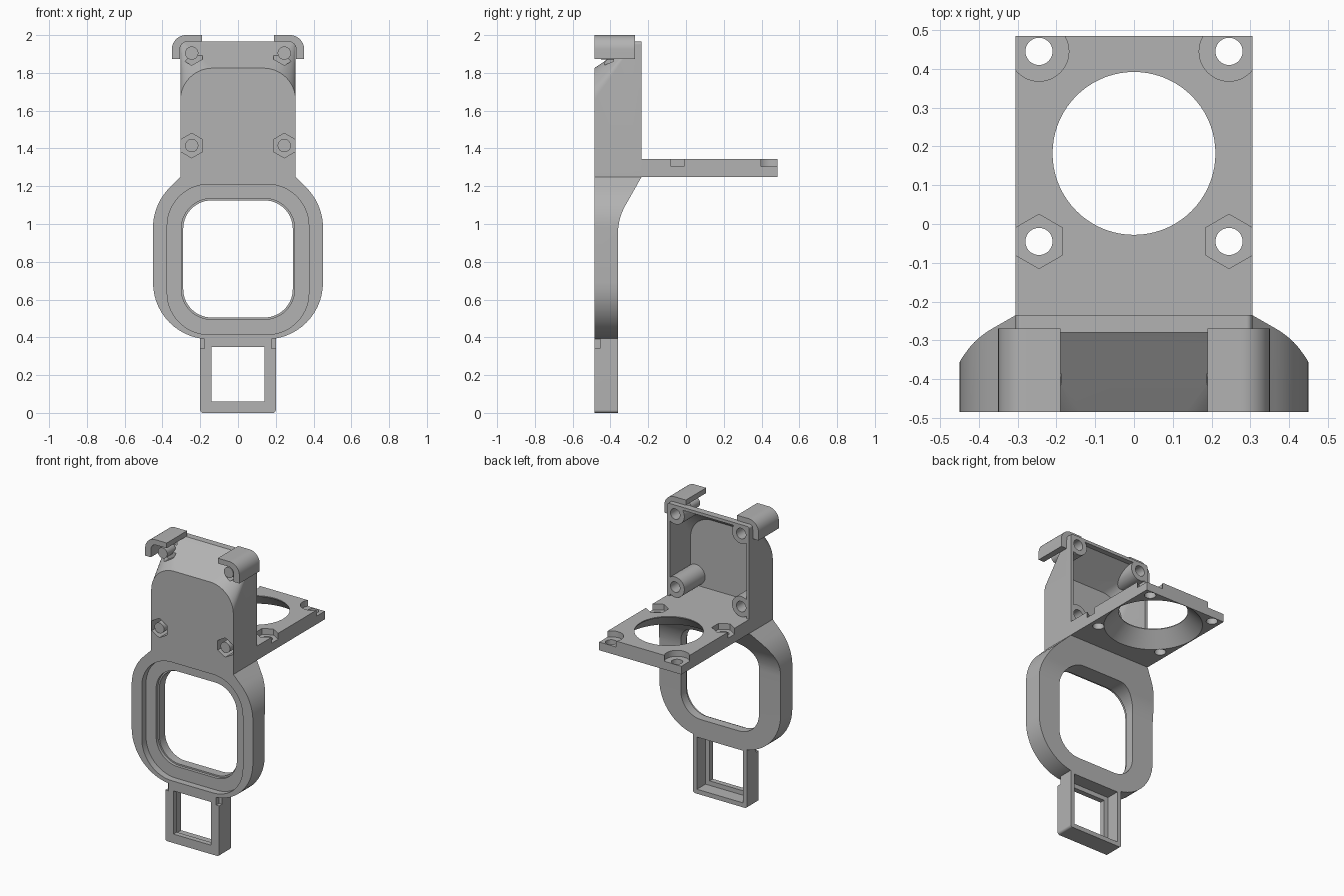
import bpy, bmesh, math

if "Cube" in bpy.data.objects:
    bpy.data.objects.remove(bpy.data.objects["Cube"], do_unlink=True)

grey = bpy.data.materials.new("plain grey")
grey.use_nodes = True
grey.diffuse_color = (0.45, 0.45, 0.45, 1)
grey.node_tree.nodes["Principled BSDF"].inputs["Base Color"].default_value = grey.diffuse_color


def loft(name, sections):
    """Closed solid through matching loops of 3D points."""
    bm = bmesh.new()
    rings = [[bm.verts.new(p) for p in s] for s in sections]
    bm.faces.new(rings[0])
    bm.faces.new(rings[-1])
    n = len(rings[0])
    for a, b in zip(rings, rings[1:]):
        for i in range(n):
            j = (i + 1) % n
            bm.faces.new((a[i], a[j], b[j], b[i]))
    bmesh.ops.recalc_face_normals(bm, faces=bm.faces)
    me = bpy.data.meshes.new(name)
    bm.to_mesh(me)
    bm.free()
    me.materials.append(grey)
    ob = bpy.data.objects.new(name, me)
    bpy.context.collection.objects.link(ob)
    return ob


def place(pts, axis, d):
    k = "xyz".index(axis)
    return [(*p[:k], d, *p[k:]) for p in pts]


def prism(name, pts, axis, a, b):
    return loft(name, [place(pts, axis, a), place(pts, axis, b)])


def arc(cx, cy, r, start, end, n=14):
    angles = [math.radians(start + (end - start) * i / n) for i in range(n + 1)]
    return [(cx + r * math.cos(t), cy + r * math.sin(t)) for t in angles]


def disc(cx, cy, r, n=48, turn=0):
    return arc(cx, cy, r, turn, turn + 360, n)[:-1]


def hexagon(cx, cy, r):
    return disc(cx, cy, r, 6, 30)


def rounded(hw, z0, z1, r):
    x = hw - r
    return (arc(-x, z0 + r, r, 180, 270) + arc(x, z0 + r, r, 270, 360)
            + arc(x, z1 - r, r, 0, 90) + arc(-x, z1 - r, r, 90, 180))


def box(x0, x1, y0, y1):
    return [(x0, y0), (x1, y0), (x1, y1), (x0, y1)]


def arched(hw, z0, z1, r):
    """Square at the bottom, rounded at the top."""
    x = hw - r
    return [(-hw, z0), (hw, z0)] + arc(x, z1 - r, r, 0, 90) + arc(-x, z1 - r, r, 90, 180)


def carve(ob, cutters, op="DIFFERENCE"):
    """Apply each boolean and discard its cutter."""
    for c in cutters:
        m = ob.modifiers.new("cut", "BOOLEAN")
        m.operation, m.solver, m.object = op, "EXACT", c
        dg = bpy.context.evaluated_depsgraph_get()
        me = bpy.data.meshes.new_from_object(ob.evaluated_get(dg))
        ob.modifiers.clear()
        ob.data = me
        bpy.data.objects.remove(c, do_unlink=True)


FRONT, RING_BACK, BACK = -0.485, -0.36, -0.235
SCREW_X = 0.245
parts = []

# Ring: rounded outline whose back swells out to meet the shelf
outline = (arc(-0.15, 0.69, 0.3, 180, 270) + arc(0.15, 0.69, 0.3, 270, 360)
           + arc(0.15, 0.98, 0.3, 0, 45) + [(0.305, 1.25), (-0.305, 1.25)]
           + arc(-0.15, 0.98, 0.3, 135, 180))
ring = prism("ring", outline, "y", FRONT, BACK)
side = ([(-0.6, 0.3), (RING_BACK, 0.3)] + arc(RING_BACK + 0.3, 0.95, -0.3, 0, -28, 10)
        + [(BACK, 1.25), (BACK, 1.3), (-0.6, 1.3)])
carve(ring, [prism("swell", side, "x", -1, 1)], "INTERSECT")
carve(ring, [prism("opening", rounded(0.29, 0.505, 1.125, 0.15), "y", -0.6, 0),
             prism("lip", rounded(0.30, 0.495, 1.135, 0.16), "y", -0.6, -0.42),
             prism("rebate", rounded(0.375, 0.415, 1.21, 0.22), "y", -0.6, -0.44)])
parts.append(ring)

# Lower frame: open-backed box with a window and two small notches
frame = prism("lower_frame", rounded(0.20, 0, 0.44, 0.015), "y", FRONT, RING_BACK)
carve(frame, [prism("trim", box(-1, 1, 0.40, 0.6), "y", -0.6, 0),
              prism("window", box(-0.14, 0.14, 0.06, 0.35), "y", -0.6, 0),
              prism("pocket", box(-0.17, 0.17, 0.03, 0.38), "y", -0.45, 0)])
carve(frame, [prism("notch", box(min(s * 0.178, s * 0.3), max(s * 0.178, s * 0.3), 0.34, 0.45),
                    "y", -0.6, -0.455) for s in (-1, 1)])
parts.append(frame)

# Housing: sloping top, hollow from behind, with four screw posts left standing
housing = loft("housing", [place(arched(0.305, 1.25, z, r), "y", y) for y, z, r in
                           ((FRONT, 1.825, 0.17), (-0.28, 1.965, 0.015), (BACK, 1.965, 0.015))])
cavity = loft("cavity", [place(arched(0.285, 1.345, z, r), "y", y) for y, z, r in
                         ((-0.455, 1.81, 0.155), (-0.27, 1.945, 0.01), (-0.1, 1.945, 0.01))])
screws = [(s * SCREW_X, z) for s in (-1, 1) for z in (1.415, 1.905)]
carve(cavity, [prism("post", disc(x, z, 0.068), "y", -0.6, BACK) for x, z in screws])
carve(housing, [cavity])
carve(housing, [prism("nut_pocket", hexagon(x, z, 0.065), "y", -0.6, -0.385) for x, z in screws])
carve(housing, [prism("screw_hole", disc(x, z, 0.035), "y", -0.34, 0) for x, z in screws])
parts.append(housing)

# Pins standing in the nut pockets
for x, z in screws:
    end = FRONT if z < 1.6 else -0.45
    parts.append(prism("pin", disc(x, z, 0.035), "y", end, -0.36))

# Hooks over the top corners
hook = ([(0.19, 1.965), (0.19, 2.0)] + arc(0.275, 1.925, 0.075, 90, 0)
        + [(0.35, 1.873), (0.308, 1.873)] + arc(0.268, 1.925, 0.04, 0, 90))
for s, label in ((1, "left"), (-1, "right")):
    parts.append(prism(label + "_hook", [(s * x, z) for x, z in hook], "y", FRONT, -0.27))

# Shelf: flared round opening, nut pockets near the housing, counterbores at the far end
LOW, TOP = 1.25, 1.345
shelf = prism("shelf", box(-0.305, 0.305, BACK, 0.485), "z", LOW, TOP)
carve(shelf, [loft("flare", [place(disc(0, 0.182, r, 72), "z", z) for r, z in
                             ((0.305, LOW - 0.005), (0.21, TOP - 0.005), (0.21, TOP + 0.1))])])
for s in (-1, 1):
    x = s * SCREW_X
    carve(shelf, [prism("hole", disc(x, -0.045, 0.035), "z", 1, 2),
                  prism("hole", disc(x, 0.445, 0.035), "z", 1, 2),
                  prism("nut_pocket", hexagon(x, -0.045, 0.07), "z", TOP - 0.04, 2),
                  prism("counterbore", disc(x, 0.445, 0.077), "z", TOP - 0.04, 2)])
parts.append(shelf)

# Smooth the curves, keep the edges crisp
bpy.ops.object.select_all(action="DESELECT")
for p in parts:
    p.select_set(True)
bpy.context.view_layer.objects.active = parts[0]
bpy.ops.object.shade_smooth_by_angle(angle=math.radians(25))
